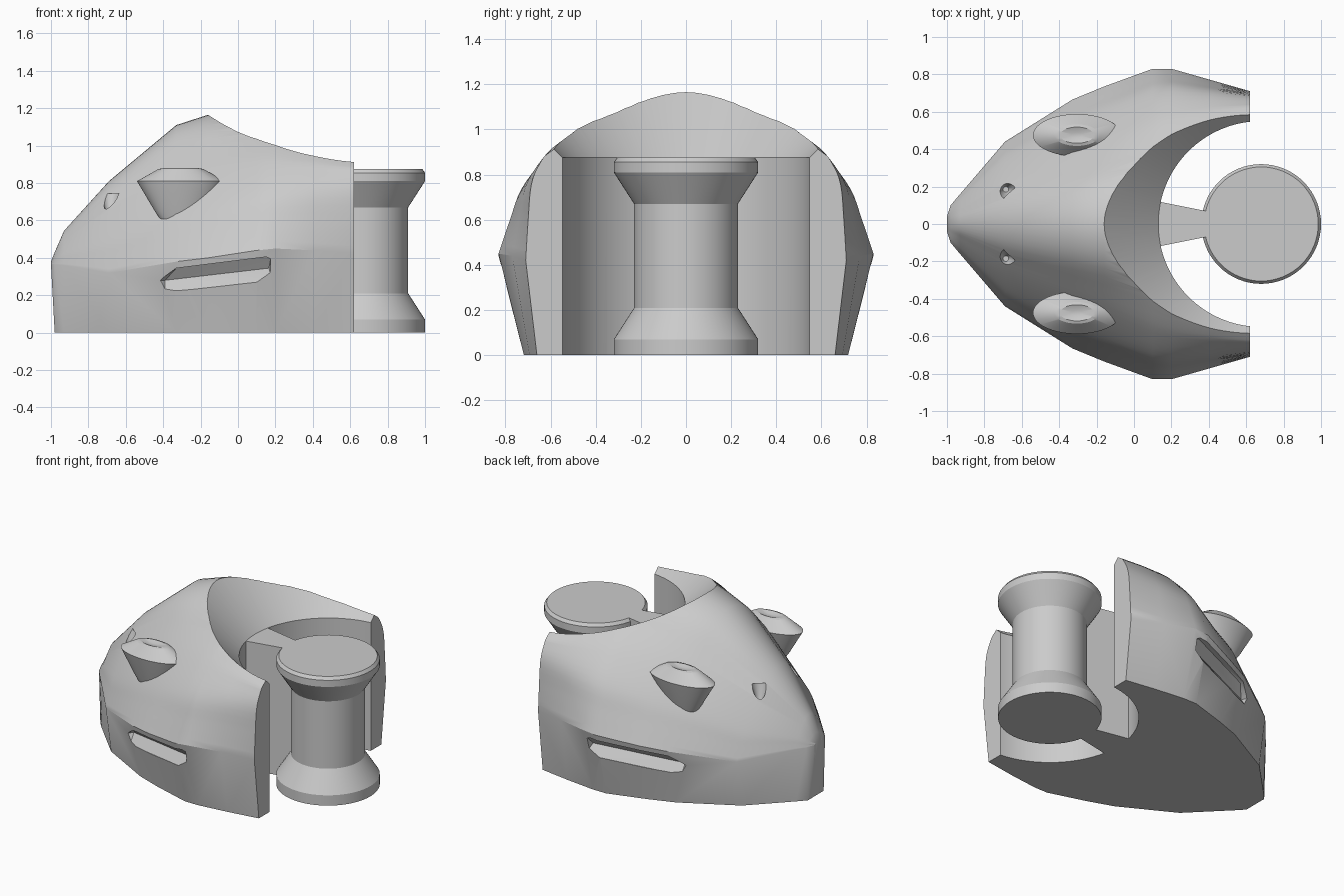
import bpy, bmesh, math
from mathutils import Vector

cube = bpy.data.objects.get("Cube")
if cube:
    bpy.data.objects.remove(cube, do_unlink=True)

gray = bpy.data.materials.new("light_gray")
gray.use_nodes = True
COLOR = (0.6, 0.6, 0.6, 1)
gray.diffuse_color = COLOR
gray.node_tree.nodes["Principled BSDF"].inputs["Base Color"].default_value = COLOR


def make(name, bm):
    bmesh.ops.recalc_face_normals(bm, faces=bm.faces)
    mesh = bpy.data.meshes.new(name)
    bm.to_mesh(mesh)
    bm.free()
    mesh.materials.append(gray)
    ob = bpy.data.objects.new(name, mesh)
    bpy.context.collection.objects.link(ob)
    return ob


def activate(ob):
    bpy.ops.object.select_all(action='DESELECT')
    ob.select_set(True)
    bpy.context.view_layer.objects.active = ob


def smooth(ob, angle=25):
    activate(ob)
    bpy.ops.object.shade_smooth_by_angle(angle=math.radians(angle))


def skin(bm, rings):
    """Join closed rings of points into a capped solid."""
    loops = [[bm.verts.new(p) for p in ring] for ring in rings]
    n = len(loops[0])
    for a, b in zip(loops, loops[1:]):
        for i in range(n):
            j = (i + 1) % n
            bm.faces.new((a[i], a[j], b[j], b[i]))
    bm.faces.new(loops[0])
    bm.faces.new(loops[-1])


def lathe(name, profile, center, squash=1.0, n=64):
    """Turn (radius, z) pairs about a vertical axis."""
    bm = bmesh.new()
    turn = [2 * math.pi * i / n for i in range(n)]
    skin(bm, [[(center[0] + r * math.cos(t), center[1] + squash * r * math.sin(t), z)
               for t in turn] for r, z in profile])
    return make(name, bm)


def spline(points, steps=4):
    """Smooth curve through the points."""
    p = [Vector(q) for q in points]
    p = [2 * p[0] - p[1]] + p + [Vector((-p[-2].x, p[-2].y))]
    out = []
    for a, b, c, d in zip(p, p[1:], p[2:], p[3:]):
        for k in range(steps):
            t = k / steps
            out.append(b + 0.5 * t * (c - a + t * (2 * a - 5 * b + 4 * c - d
                                                   + t * (3 * (b - c) + d - a))))
    return out + [p[-2]]


# Head: half cross-section in units of width and height above the cheek crease
FRONT = [(1, 0), (.91, .17), (.82, .33), (.66, .53), (.47, .73), (.25, .93), (0, 1)]
REAR = [(1, 0), (.985, .24), (.965, .46), (.91, .59), (.83, .67), (.45, .9), (0, 1)]

# x, half width, crease height, top height, floor width ratio, rear blend
STATIONS = [
    (-1, .04, .365, .38, .8, 0),
    (-.98, .10, .365, .43, .85, 0),
    (-.93, .16, .36, .545, .87, 0),
    (-.69, .44, .32, .81, .87, 0),
    (-.33, .665, .38, 1.11, .87, 0),
    (-.16, .735, .40, 1.165, .87, .05),
    (.1, .83, .44, 1.2, .865, .3),
    (.2, .83, .45, 1.2, .865, .4),
    (.41, .77, .44, 1.175, .9, .7),
    (.62, .71, .42, 1.15, .93, 1),
]


def section(x, w, zc, zt, floor, blend):
    mix = [Vector(a).lerp(Vector(b), blend) for a, b in zip(FRONT, REAR)]
    half = [(w * p.x, zc + (zt - zc) * p.y) for p in spline(mix)]
    right = [(x, -y, z) for y, z in half]
    left = [(x, y, z) for y, z in reversed(half[:-1])]
    foot = max(x, -.98)
    return [(foot, -w * floor, 0)] + right + left + [(foot, w * floor, 0)]


bm = bmesh.new()
skin(bm, [section(*s) for s in STATIONS])
bmesh.ops.triangulate(bm, faces=bm.faces)
head = make("head", bm)

# Round socket with a flared rim
cutters = [lathe("socket_cutter", [(.55, -.2), (.55, .875), (1.1, 1.425)], (.68, 0), n=128)]

# V-shaped mouth groove and nostril pit on each side
MOUTH = [(-.42, .28), (-.33, .345), (.15, .405), (.175, .395),
         (.175, .31), (.1, .27), (-.39, .215)]
for side, label in ((1, "left"), (-1, "right")):
    bm = bmesh.new()
    for x, z in MOUTH:
        cheek = .76 + .36 * x
        for y in (cheek - .01, cheek + .25):
            bm.verts.new((x, side * y, z))
    for x, z in ((-.39, .28), (.165, .345)):
        bm.verts.new((x, side * (.705 + .36 * x), z))
    bmesh.ops.convex_hull(bm, input=bm.verts)
    cutters.append(make(label + "_mouth_cutter", bm))
    cutters.append(lathe(label + "_nostril_cutter", [(.015, .63), (.03, .67), (.05, .745)],
                         (-.685, side * .185), n=24))

for cutter in cutters:
    mod = head.modifiers.new(cutter.name, 'BOOLEAN')
    mod.operation = 'DIFFERENCE'
    mod.solver = 'EXACT'
    mod.object = cutter
    activate(head)
    bpy.ops.object.modifier_apply(modifier=mod.name)
    bpy.data.objects.remove(cutter, do_unlink=True)
smooth(head, 30)

# Eyes: tapered oval cups set into the head
for side, label in ((1, "left"), (-1, "right")):
    smooth(lathe(label + "_eye",
                 [(.07, .55), (.14, .65), (.235, .81), (.12, .875), (.09, .88), (.03, .868)],
                 (-.305, side * .475), squash=.48))

# Spool standing in the socket
smooth(lathe("spool", [(.32, 0), (.32, .07), (.23, .21), (.23, .67),
                       (.32, .81), (.32, .855), (.305, .875)], (.68, 0)))

# Web joining the spool to the socket wall
bm = bmesh.new()
skin(bm, [[(.05, -.136, z), (.46, -.054, z), (.46, .054, z), (.05, .136, z)]
          for z in (0, .875)])
make("spool_web", bm)
